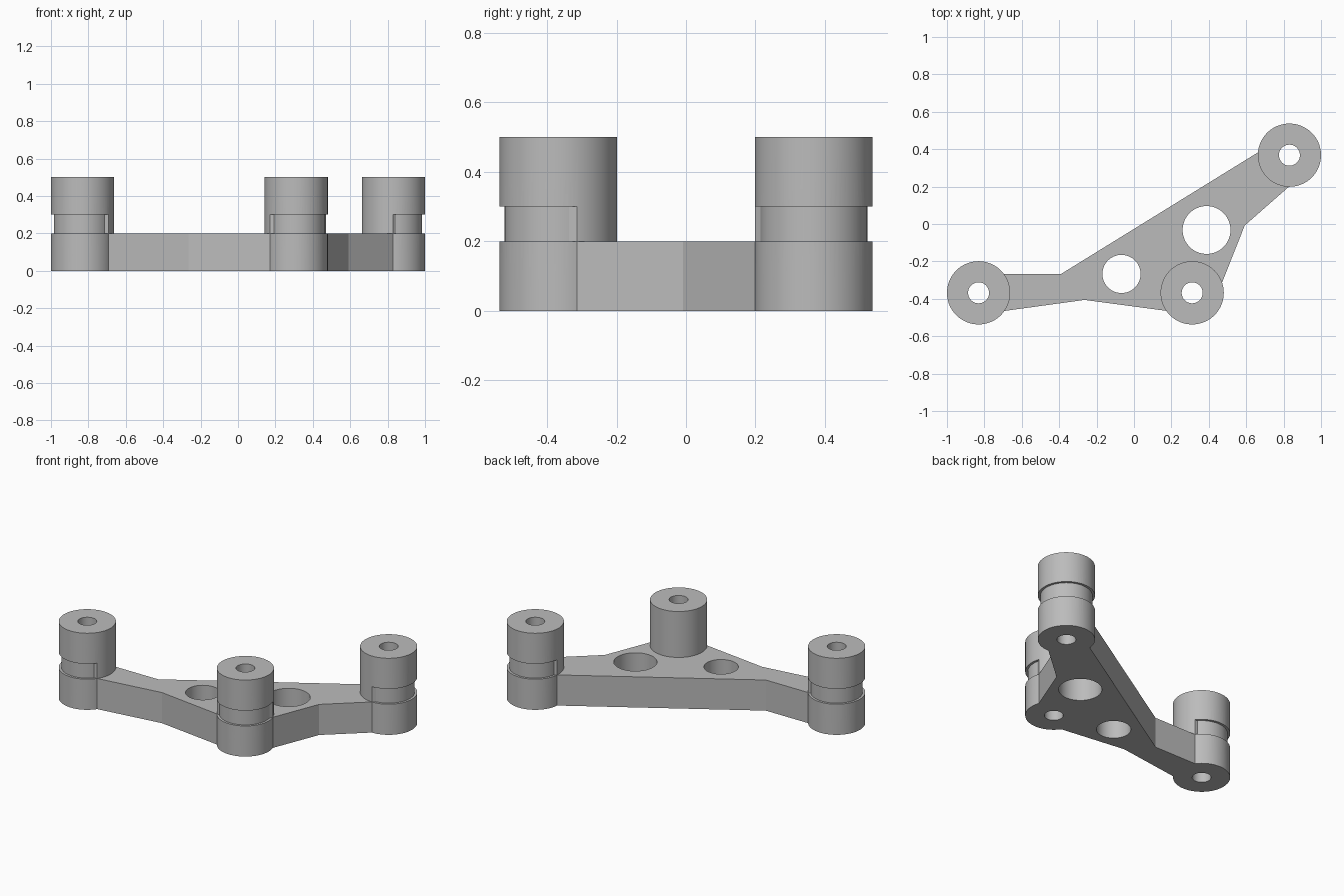
import bpy, bmesh, math
from mathutils import Vector

if "Cube" in bpy.data.objects:
    bpy.data.objects.remove(bpy.data.objects["Cube"])

POST_R, NECK_R, BORE_R = 0.169, 0.154, 0.056
PLATE_H, GROOVE_TOP, POST_H = 0.2, 0.3, 0.5

grey = bpy.data.materials.new("plain grey")
grey.use_nodes = True
grey.diffuse_color = (0.5, 0.5, 0.5, 1)
bsdf = next(n for n in grey.node_tree.nodes if n.type == 'BSDF_PRINCIPLED')
bsdf.inputs["Base Color"].default_value = grey.diffuse_color


def angle(v):
    return math.atan2(v.y, v.x)


def arc(c, r, a0, a1, n=48):
    """Points clockwise from angle a0 to angle a1."""
    sweep = (a0 - a1) % math.tau
    return [c + r * Vector((math.cos(a0 - sweep * i / n), math.sin(a0 - sweep * i / n)))
            for i in range(n + 1)]


def circle(c, r, n=72):
    return [c + r * Vector((math.cos(math.tau * i / n), math.sin(math.tau * i / n)))
            for i in range(n)]


def slab(name, loops, z0, z1):
    """Solid extrusion of an outline with optional holes."""
    bm = bmesh.new()
    edges = []
    for loop in loops:
        vs = [bm.verts.new((p.x, p.y, z0)) for p in loop]
        edges += [bm.edges.new((vs[i - 1], vs[i])) for i in range(len(vs))]
    bmesh.ops.triangle_fill(bm, edges=edges, use_beauty=True, normal=(0, 0, 1))
    ext = bmesh.ops.extrude_face_region(bm, geom=bm.faces[:])
    top = [g for g in ext["geom"] if isinstance(g, bmesh.types.BMVert)]
    bmesh.ops.translate(bm, verts=top, vec=(0, 0, z1 - z0))
    bmesh.ops.recalc_face_normals(bm, faces=bm.faces[:])
    mesh = bpy.data.meshes.new(name)
    bm.to_mesh(mesh)
    bm.free()
    mesh.materials.append(grey)
    ob = bpy.data.objects.new(name, mesh)
    bpy.context.collection.objects.link(ob)
    return ob


def activate(ob):
    bpy.ops.object.select_all(action='DESELECT')
    ob.select_set(True)
    bpy.context.view_layer.objects.active = ob


def neck_entry(c, p, d):
    """Where the plate edge, carried on into the post, meets the neck."""
    b = (p - c).dot(d)
    t = -b - math.sqrt(b * b - (p - c).length_squared + NECK_R ** 2)
    return p + t * d


# Plate corners between the posts, and each post with its two edge contacts
bends = [Vector(v) for v in ((-0.39, -0.267), (-0.265, -0.406), (0.592, -0.008))]
posts = [("left_end_post" if x > 0.5 else "middle_post" if x > 0 else "right_end_post",
          Vector((x, y)), Vector(p), Vector(q))
         for x, y, p, q in ((-0.831, -0.368, (-0.695, -0.267), (-0.695, -0.463)),
                            (0.311, -0.368, (0.174, -0.463), (0.472, -0.313)),
                            (0.831, 0.368, (0.828, 0.199), (0.66, 0.383)))]

outline = []
for i, (name, c, p, q) in enumerate(posts):
    before, after = bends[i], bends[(i + 1) % 3]
    p = c + (p - c).normalized() * POST_R
    q = c + (q - c).normalized() * POST_R
    outline += [before, p]
    outline += arc(c, POST_R - 0.004, angle(p - c), angle(q - c))[1:-1]
    outline.append(q)

    # Bored post
    post = slab(name, [circle(c, POST_R), circle(c, BORE_R)], 0, POST_H)

    # Groove around the outer side, ending in line with the plate edges
    dp, dq = (p - before).normalized(), (q - after).normalized()
    p_in, q_in = neck_entry(c, p, dp), neck_entry(c, q, dq)
    p_out, q_out = p - 0.06 * dp, q - 0.06 * dq
    inner = arc(c, NECK_R, angle(q_in - c), angle(p_in - c))
    outer = arc(c, 0.25, angle(q_out - c), angle(p_out - c))
    cutter = slab("groove_cutter", [inner + [p_out] + outer[::-1] + [q_out]],
                  PLATE_H, GROOVE_TOP)
    cutter.hide_render = True
    mod = post.modifiers.new("groove", 'BOOLEAN')
    mod.operation, mod.solver, mod.object = 'DIFFERENCE', 'EXACT', cutter
    activate(post)
    bpy.ops.object.modifier_apply(modifier=mod.name)
    bpy.data.objects.remove(cutter)
    bpy.ops.object.shade_smooth_by_angle()

# Connecting plate with two lightening holes
plate = slab("connecting_plate",
             [outline, circle(Vector((0.388, -0.032)), 0.128),
              circle(Vector((-0.067, -0.267)), 0.102)], 0, PLATE_H)
activate(plate)
bpy.ops.object.shade_smooth_by_angle(angle=math.radians(12))
